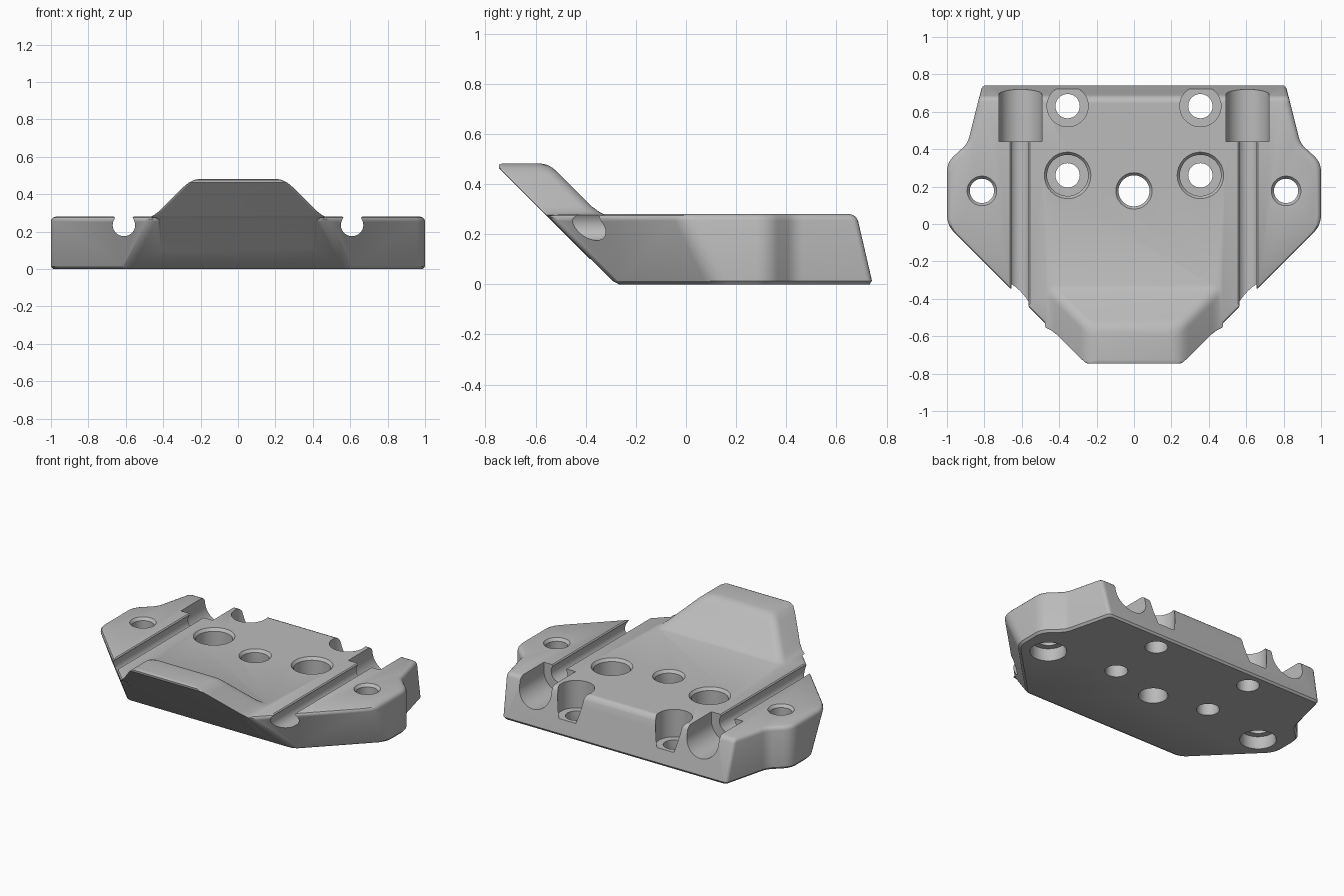
import bpy, bmesh, math
from mathutils import Vector

cube = bpy.data.objects.get("Cube")
if cube:
    bpy.data.objects.remove(cube, do_unlink=True)

grey = bpy.data.materials.new("matte grey")
grey.use_nodes = True
grey.diffuse_color = (0.5, 0.5, 0.5, 1)
grey.node_tree.nodes["Principled BSDF"].inputs["Base Color"].default_value = (0.5, 0.5, 0.5, 1)

THICK = 0.28


def loft(name, rings):
    """Closed solid through rings of equal point count, capped at both ends."""
    bm = bmesh.new()
    rows = [[bm.verts.new(p) for p in ring] for ring in rings]
    for a, b in zip(rows, rows[1:]):
        for i in range(len(a)):
            j = (i + 1) % len(a)
            bm.faces.new((a[i], a[j], b[j], b[i]))
    bm.faces.new(rows[0][::-1])
    bm.faces.new(rows[-1])
    bmesh.ops.recalc_face_normals(bm, faces=bm.faces)
    mesh = bpy.data.meshes.new(name)
    bm.to_mesh(mesh)
    bm.free()
    mesh.materials.append(grey)
    obj = bpy.data.objects.new(name, mesh)
    bpy.context.collection.objects.link(obj)
    return obj


def fillet(points, radii, steps=8):
    """Round each corner of a closed 2D polygon."""
    out = []
    for i, p in enumerate(points):
        u = (points[i - 1] - p).normalized()
        v = (points[(i + 1) % len(points)] - p).normalized()
        t = radii[i] / math.tan(u.angle(v) / 2)
        for k in range(steps + 1):
            s = k / steps
            out.append(p + u * t * (1 - s) ** 2 + v * t * s ** 2)
    return out


def inset(points, d):
    """Move every edge of a counter-clockwise polygon inwards by d."""
    out = []
    for i, p in enumerate(points):
        e1 = (p - points[i - 1]).normalized()
        e2 = (points[(i + 1) % len(points)] - p).normalized()
        n1, n2 = Vector((-e1.y, e1.x)), Vector((-e2.y, e2.x))
        out.append(p + (n1 + n2) * d / (1 + n1.dot(n2)))
    return out


def mirrored(half):
    return half + [Vector((-p.x, p.y)) for p in reversed(half)]


def lathe(name, profile, x, y, sides=48):
    angles = [math.tau * i / sides for i in range(sides)]
    return loft(name, [[(x + r * math.cos(a), y + r * math.sin(a), z) for a in angles]
                       for r, z in profile])


def combine(target, tool, operation):
    mod = target.modifiers.new(operation, "BOOLEAN")
    mod.operation, mod.solver, mod.object = operation, "EXACT", tool
    bpy.context.view_layer.objects.active = target
    bpy.ops.object.modifier_apply(modifier=mod.name)
    bpy.data.objects.remove(tool, do_unlink=True)


# Slab: lofted from the bottom outline to the top one, with a rounded upper rim
low = [(0.60, -0.28), (1, 0.12), (1, 0.33), (0.89, 0.43), (0.81, 0.745)]
high = [(0.46, -0.56), (1, -0.02), (1, 0.33), (0.89, 0.43), (0.827, 0.68)]
radii = [0.08, 0.14, 0.12, 0.12, 0.03]
rings = []
for z, d in [(0, 0.012), (0.014, 0), (0.254, 0), (0.266, 0.004), (0.275, 0.012), (THICK, 0.025)]:
    half = [Vector(a).lerp(Vector(b), z / THICK) for a, b in zip(low, high)]
    outline = fillet(inset(mirrored(half), d), radii + radii[::-1])
    rings.append([(p.x, p.y, z) for p in outline])
body = loft("mounting_plate", rings)

# Raised front lip: leans forward with the sloping front, flares out at its foot
rings = []
for z, w, back in [(0.10, 0.42, -0.28), (0.27, 0.43, -0.31), (0.276, 0.475, -0.32),
                   (0.288, 0.45, -0.345), (0.31, 0.42, -0.375), (0.44, 0.29, -0.505),
                   (0.463, 0.262, -0.53), (0.476, 0.235, -0.552), (0.482, 0.205, -0.58)]:
    front = max(-0.282 - z, -0.747) + (0.014 if z > 0.48 else 0)
    half = [Vector((w, front)), Vector((w, back))]
    outline = fillet(mirrored(half), [0.015, 0.05, 0.05, 0.015])
    rings.append([(p.x, p.y, z) for p in outline])
combine(body, loft("front_lip", rings), "UNION")


def cut_groove(x, z, radius, start, span, y0, y1, mouth):
    """Round-bottomed groove along y, open at the top."""
    arc = [math.radians(start - span * i / 24) for i in range(25)]
    section = [(x + radius * math.cos(a), z + radius * math.sin(a)) for a in arc]
    section += [(x - mouth, 0.285), (x - mouth, 0.4), (x + mouth, 0.4), (x + mouth, 0.285)]
    tool = loft("groove_cutter", [[(px, y, pz) for px, pz in section] for y in (y0, y1)])
    combine(body, tool, "DIFFERENCE")


# Rod channels and the wider sockets behind them
for side in (-1, 1):
    cut_groove(side * 0.61, 0.235, 0.06, 40, 260, -0.9, 0.5, 0.058)
    cut_groove(side * 0.607, 0.225, 0.115, 5, 190, 0.44, 0.9, 0.115)

# Screw holes: stepped (radius, height) profiles
centre_hole = [(0.098, -0.02), (0.083, 0.012), (0.083, 0.262), (0.098, 0.281), (0.098, 0.4)]
ear_hole = [(0.118, -0.02), (0.105, 0.012), (0.105, 0.08), (0.065, 0.08),
            (0.065, 0.262), (0.08, 0.281), (0.08, 0.4)]
front_hole = [(0.075, -0.02), (0.065, 0.01), (0.065, 0.1), (0.11, 0.1),
              (0.11, 0.262), (0.125, 0.281), (0.125, 0.4)]
back_hole = front_hole[:4] + [(0.11, 0.4)]
combine(body, lathe("centre_hole_cutter", centre_hole, 0, 0.177), "DIFFERENCE")
for side in (-1, 1):
    for profile, x, y in [(ear_hole, 0.813, 0.177), (front_hole, 0.355, 0.26),
                          (back_hole, 0.355, 0.63)]:
        combine(body, lathe("hole_cutter", profile, side * x, y), "DIFFERENCE")

# Smooth rounded surfaces, crisp machined edges
bpy.ops.object.select_all(action="DESELECT")
body.select_set(True)
bpy.context.view_layer.objects.active = body
bpy.ops.object.shade_smooth_by_angle(angle=math.radians(30))
